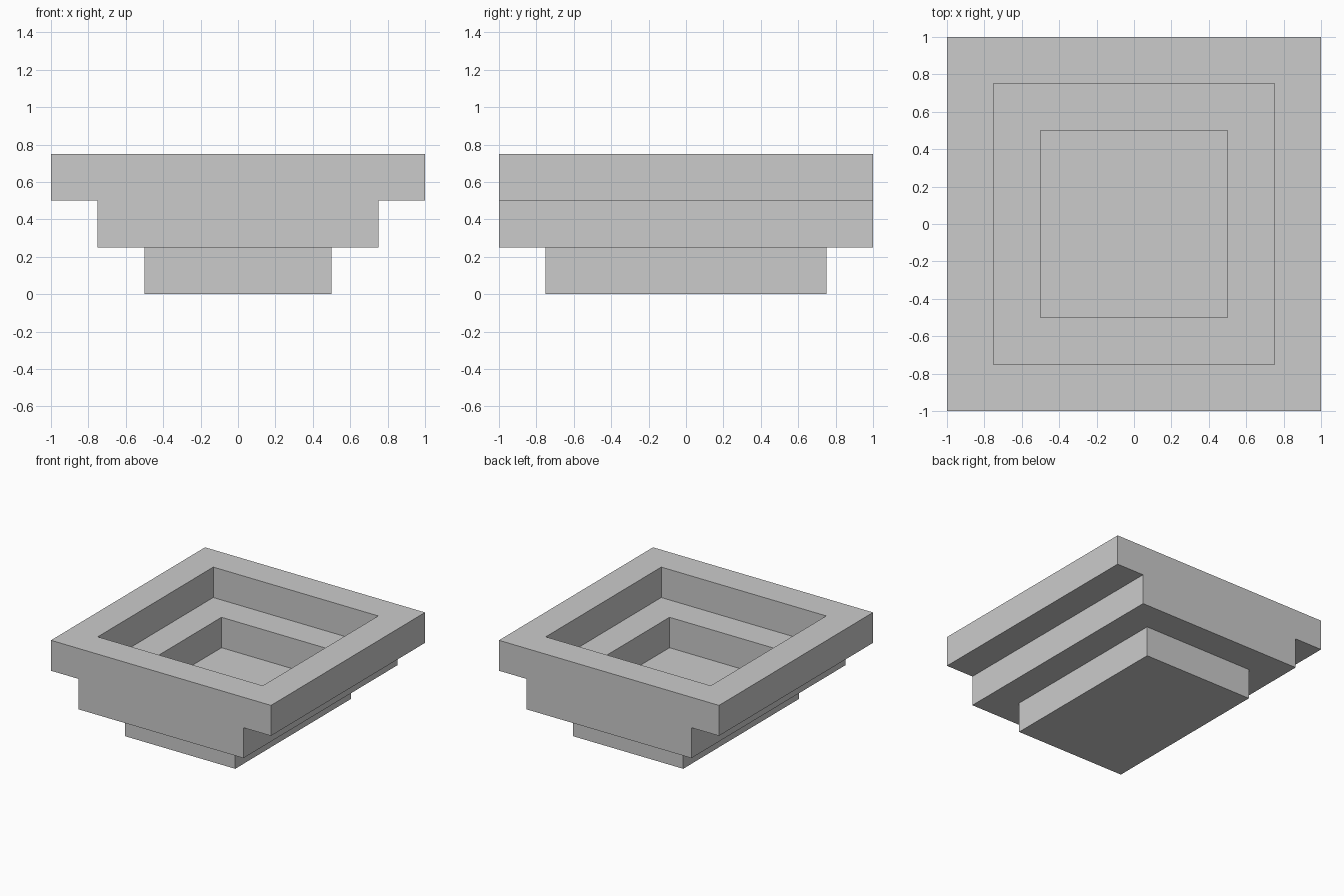
import bpy
import bmesh

if "Cube" in bpy.data.objects:
    bpy.data.objects.remove(bpy.data.objects["Cube"])

# Stepped basin: half width, half depth and height of each rectangular ring,
# running up the outside, over the rim and down the inside
SECTIONS = [
    (0.50, 0.75, 0.00), (0.50, 0.75, 0.25),   # foot
    (0.75, 1.00, 0.25), (0.75, 1.00, 0.50),   # middle step
    (1.00, 1.00, 0.50), (1.00, 1.00, 0.75),   # top slab
    (0.75, 0.75, 0.75), (0.75, 0.75, 0.50),   # upper recess
    (0.50, 0.50, 0.50), (0.50, 0.50, 0.25),   # lower recess
]


def add_ring(bm, hx, hy, z):
    corners = ((-hx, -hy), (hx, -hy), (hx, hy), (-hx, hy))
    return [bm.verts.new((x, y, z)) for x, y in corners]


bm = bmesh.new()
rings = [add_ring(bm, *s) for s in SECTIONS]

# Walls and ledges between neighbouring rings
for a, b in zip(rings, rings[1:]):
    for i in range(4):
        j = (i + 1) % 4
        bm.faces.new((a[i], a[j], b[j], b[i]))

# Underside and basin floor
bm.faces.new(rings[0][::-1])
bm.faces.new(rings[-1])

# Flush front and back: join slab and middle step into one T-shaped face
for y in (-1.0, 1.0):
    flush = [f for f in bm.faces if all(abs(v.co.y - y) < 1e-5 for v in f.verts)]
    bmesh.ops.dissolve_faces(bm, faces=flush)
bm.normal_update()

mesh = bpy.data.meshes.new("stepped_basin")
bm.to_mesh(mesh)
bm.free()
basin = bpy.data.objects.new("stepped_basin", mesh)
bpy.context.collection.objects.link(basin)
